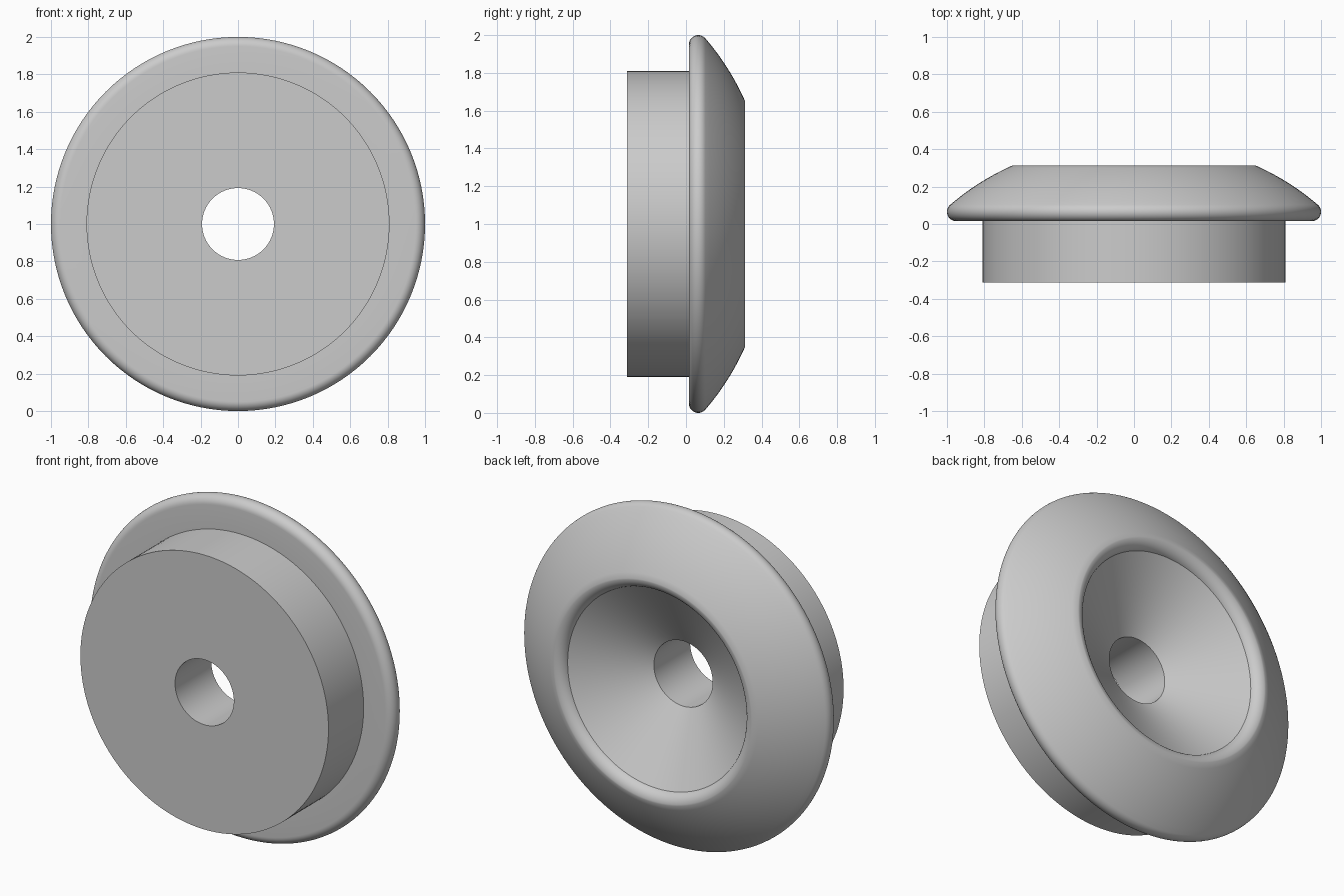
import bpy
import bmesh
from math import sin, cos, pi, radians
from mathutils import Vector

cube = bpy.data.objects.get("Cube")
if cube:
    bpy.data.objects.remove(cube, do_unlink=True)

SEGMENTS = 128


def arc(radius, depth, size, start, end, steps):
    """Points of a round in the (radius, depth) plane."""
    angles = [radians(start + (end - start) * i / steps) for i in range(steps + 1)]
    return [(radius + size * cos(a), depth + size * sin(a)) for a in angles]


def bend(a, b, c, steps):
    """Inner points of a gentle curve from a to c, pulled towards b."""
    a, b, c = Vector(a), Vector(b), Vector(c)
    ts = [i / steps for i in range(1, steps)]
    return [tuple(a * (1 - t) ** 2 + b * 2 * t * (1 - t) + c * t * t) for t in ts]


def lathe(name, profile, material):
    """Turn a closed (radius, depth) profile about the y axis."""
    bm = bmesh.new()
    verts = [bm.verts.new((r, y, 0)) for r, y in profile]
    edges = [bm.edges.new((verts[i - 1], v)) for i, v in enumerate(verts)]
    bmesh.ops.spin(bm, geom=verts + edges, cent=(0, 0, 0), axis=(0, 1, 0),
                   angle=2 * pi, steps=SEGMENTS)
    bmesh.ops.remove_doubles(bm, verts=bm.verts, dist=0.0001)
    bmesh.ops.recalc_face_normals(bm, faces=bm.faces)
    mesh = bpy.data.meshes.new(name)
    bm.to_mesh(mesh)
    bm.free()
    mesh.materials.append(material)
    obj = bpy.data.objects.new(name, mesh)
    bpy.context.collection.objects.link(obj)
    obj.location.z = 1
    bpy.ops.object.select_all(action='DESELECT')
    obj.select_set(True)
    bpy.context.view_layer.objects.active = obj
    bpy.ops.object.shade_smooth_by_angle(angle=radians(30))
    return obj


grey = bpy.data.materials.new("light grey")
grey.use_nodes = True
colour = (0.6, 0.6, 0.6, 1)
grey.diffuse_color = colour
grey.node_tree.nodes["Principled BSDF"].inputs["Base Color"].default_value = colour

# Boss with a through hole, rounded flange, domed back, rolled lip, countersink
rim = arc(0.95, 0.065, 0.05, -90, 50, 14)
lip = arc(0.65, 0.248, 0.065, 90, 165, 10)
profile = [(0.192, -0.313), (0.81, -0.313), (0.81, 0.015)]
profile += rim + bend(rim[-1], (0.832, 0.232), lip[0], 12) + lip
profile += [(0.192, 0.025)]
lathe("flanged_bushing", profile, grey)
